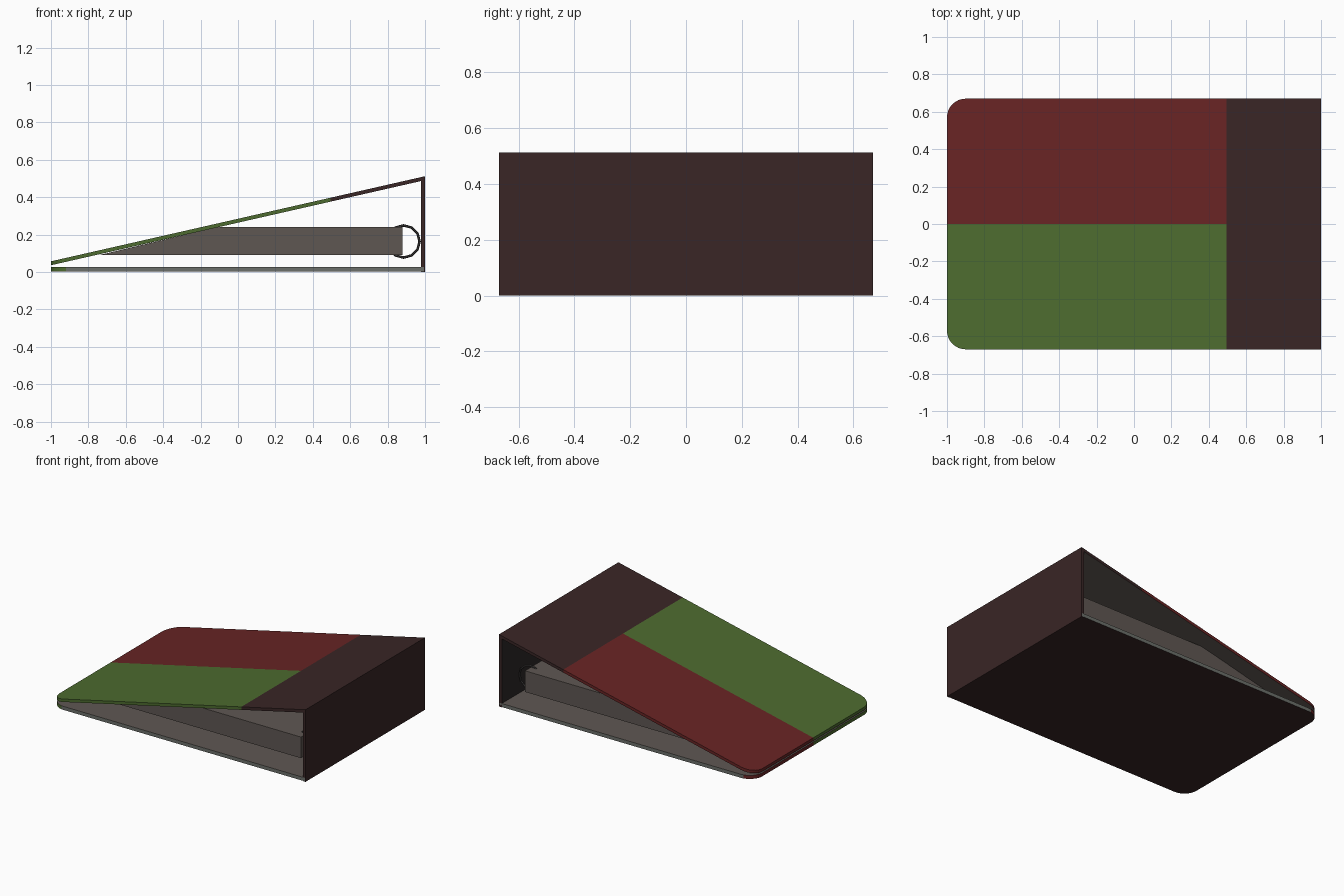
import bpy, bmesh, math
from mathutils import Vector

if "Cube" in bpy.data.objects:
    bpy.data.objects.remove(bpy.data.objects["Cube"])


def material(name, rgb):
    m = bpy.data.materials.new(name)
    m.diffuse_color = (*rgb, 1)
    m.use_nodes = True
    m.node_tree.nodes["Principled BSDF"].inputs["Base Color"].default_value = m.diffuse_color
    return m


RED, GREEN, BROWN, LINING, EDGE, PAPER, METAL, CHARCOAL = range(8)
mats = [
    material("dark red", (0.138, 0.018, 0.018)),
    material("olive green", (0.075, 0.148, 0.029)),
    material("dark brown", (0.041, 0.019, 0.019)),
    material("grey lining", (0.114, 0.095, 0.086)),
    material("pale grey edge", (0.15, 0.16, 0.145)),
    material("grey paper", (0.114, 0.095, 0.086)),
    material("dark metal", (0.045, 0.042, 0.042)),
    material("charcoal", (0.025, 0.02, 0.02)),
]
HALF = 0.67      # half depth of the covers
SLOPE = 0.2275   # rise of the top cover


def finish(bm, name, rule):
    bmesh.ops.recalc_face_normals(bm, faces=bm.faces)
    bm.normal_update()
    for f in bm.faces:
        f.material_index = rule(f.calc_center_median(), f.normal)
    me = bpy.data.meshes.new(name)
    bm.to_mesh(me)
    bm.free()
    for m in mats:
        me.materials.append(m)
    ob = bpy.data.objects.new(name, me)
    bpy.context.collection.objects.link(ob)
    return ob


def prism(points, offset):
    """Extrude a flat outline along an offset."""
    bm = bmesh.new()
    face = bm.faces.new([bm.verts.new(p) for p in points])
    ext = bmesh.ops.extrude_face_region(bm, geom=[face])
    bmesh.ops.translate(bm, vec=Vector(offset),
                        verts=[v for v in ext["geom"] if isinstance(v, bmesh.types.BMVert)])
    return bm


def cover(x_max, z, thick, cuts):
    """Board with two rounded corners on the opening side, cut for colouring."""
    r, pts = 0.1, [(x_max, -HALF, z), (x_max, HALF, z)]
    for sy, start in ((1, 90), (-1, 180)):
        for i in range(9):
            a = math.radians(start + i * 90 / 8)
            pts.append((-1 + r + r * math.cos(a), sy * (HALF - r) + r * math.sin(a), z))
    bm = prism(pts, (0, 0, thick))
    for co, no in cuts:
        bmesh.ops.bisect_plane(bm, geom=bm.verts[:] + bm.edges[:] + bm.faces[:],
                               plane_co=co, plane_no=no)
    return bm


def top_rule(c, n):
    if n.z < -0.5:
        return LINING
    if c.x > 0.495:
        return BROWN
    return RED if c.y > 0 else GREEN


def bottom_rule(c, n):
    if n.z > 0.5:
        return LINING
    if n.z < -0.5:
        return BROWN
    if c.x < -0.91:
        return RED if c.y > 0 else GREEN
    return EDGE


# Covers: the top one is sheared into a slope
mid = ((0, 0, 0), (0, 1, 0))
top = finish(cover(1.0, 0, 0.021, [((0.495, 0, 0), (1, 0, 0)), mid]), "top_cover", top_rule)
for v in top.data.vertices:
    v.co.z += 0.036 + SLOPE * (v.co.x + 1)
finish(cover(0.995, 0.002, 0.025, [((-0.92, 0, 0), (1, 0, 0)), mid]), "bottom_cover", bottom_rule)

# Spine board
spine = [(0.978, -HALF, 0), (1, -HALF, 0), (1, -HALF, 0.511), (0.978, -HALF, 0.504)]
finish(prism(spine, (0, 2 * HALF, 0)), "spine",
       lambda c, n: CHARCOAL if n.x < -0.5 else BROWN)

# Stack of paper, tapered to fit under the top cover
D = 0.55
stack = [(-0.74, -D, 0.09), (0.88, -D, 0.09), (0.88, -D, 0.24), (-0.11, -D, 0.24),
         (-0.74, -D, 0.091)]
finish(prism(stack, (0, 2 * D, 0)), "paper_stack", lambda c, n: PAPER)

# Binder rings
for i, y in enumerate((-0.48, -0.16, 0.16, 0.48)):
    bpy.ops.mesh.primitive_torus_add(major_radius=0.086, minor_radius=0.007,
                                     major_segments=12, minor_segments=6,
                                     location=(0.885, y, 0.163),
                                     rotation=(math.pi / 2, 0, 0))
    ring = bpy.context.object
    ring.name = f"binder_ring_{i + 1}"
    ring.data.materials.append(mats[METAL])
    bpy.ops.object.shade_smooth_by_angle()
